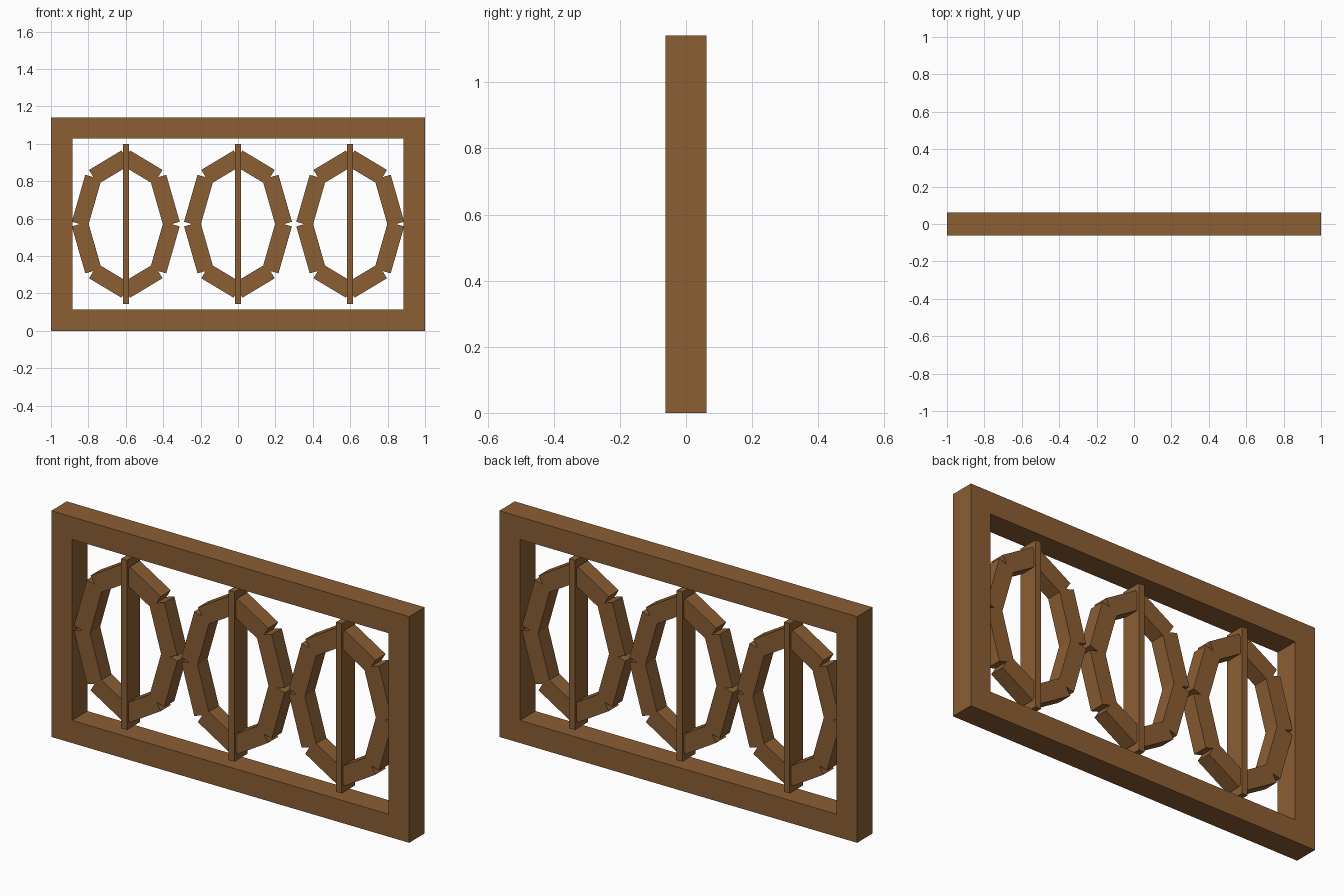
import bpy, math
from mathutils import Matrix, Vector

if "Cube" in bpy.data.objects:
    bpy.data.objects.remove(bpy.data.objects["Cube"])

wood = bpy.data.materials.new("brown wood")
wood.diffuse_color = (0.258, 0.112, 0.034, 1)
wood.use_nodes = True
wood.node_tree.nodes["Principled BSDF"].inputs["Base Color"].default_value = wood.diffuse_color


def box(name, centre, size, tilt=0.0):
    """Box of the given size, tilted in the x-z plane."""
    bpy.ops.mesh.primitive_cube_add(size=1)
    ob = bpy.context.object
    ob.name = name
    ob.data.transform(Matrix.Rotation(-tilt, 4, 'Y') @ Matrix.Diagonal((*size, 1)))
    ob.location = centre
    ob.data.materials.append(wood)
    return ob


H, DEPTH, POST, RAIL = 1.142, 0.124, 0.115, 0.114
MID = H / 2

# Outer frame: two full-height posts with rails between them
for side, label in ((-1, "left"), (1, "right")):
    box(f"{label}_post", (side * (1 - POST / 2), 0, MID), (POST, DEPTH, H))
for z, label in ((RAIL / 2, "bottom"), (H - RAIL / 2, "top")):
    box(f"{label}_rail", (0, 0, z), (2 - 2 * POST, DEPTH, RAIL))

# Three oval rings of eight straight blocks, each with a thin upright bar
A, B, N = 0.245, 0.355, 8
for cx in (-0.6, 0.0, 0.6):
    box("upright_bar", (cx, 0, MID), (0.032, 0.104, 0.857))
    pts = [Vector((cx + A * math.cos(math.tau * i / N), 0,
                   MID + B * math.sin(math.tau * i / N))) for i in range(N)]
    for i in range(N):
        p, q = pts[i], pts[(i + 1) % N]
        d = q - p
        box("ring_block", (p + q) / 2, (d.length, 0.08, 0.09), math.atan2(d.z, d.x))
